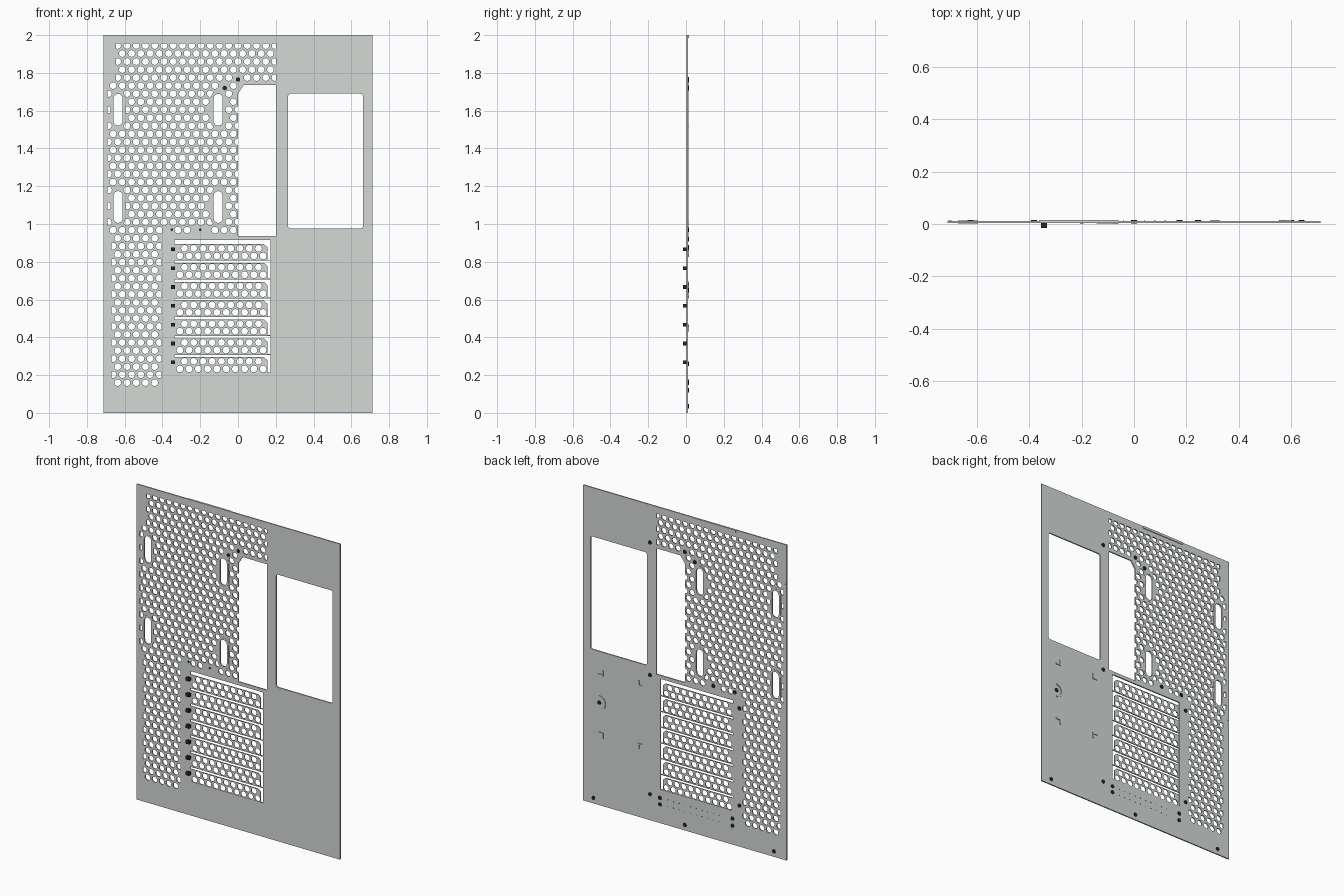
import bpy, bmesh, math
from mathutils import Matrix

cube = bpy.data.objects.get("Cube")
if cube:
    bpy.data.objects.remove(cube)


def material(name, rgb):
    m = bpy.data.materials.new(name)
    m.use_nodes = True
    m.diffuse_color = (*rgb, 1)
    m.node_tree.nodes["Principled BSDF"].inputs["Base Color"].default_value = (*rgb, 1)
    return m


STEEL = material("grey_steel", (0.66, 0.695, 0.675))
BLACK = material("black_fastener", (0.02, 0.02, 0.02))


# Outline helpers, all in the x-z plane
def rect(x0, x1, z0, z1):
    return [(x0, z0), (x1, z0), (x1, z1), (x0, z1)]


def arc(x, z, r, a0, a1, n):
    steps = [math.radians(a0 + (a1 - a0) * i / n) for i in range(n + 1)]
    return [(x + r * math.cos(a), z + r * math.sin(a)) for a in steps]


def circle(x, z, r, n=12):
    return arc(x, z, r, 0, 360, n)[:-1]


def rounded(x0, x1, z0, z1, r, n=4):
    return (arc(x1 - r, z1 - r, r, 0, 90, n) + arc(x0 + r, z1 - r, r, 90, 180, n)
            + arc(x0 + r, z0 + r, r, 180, 270, n) + arc(x1 - r, z0 + r, r, 270, 360, n))


def capsule(x, z, r, half):
    return arc(x, z + half, r, 0, 180, 10) + arc(x, z - half, r, 180, 360, 10)


def finish(name, bm, mat):
    mesh = bpy.data.meshes.new(name)
    bm.to_mesh(mesh)
    bm.free()
    mesh.materials.append(mat)
    bpy.context.collection.objects.link(bpy.data.objects.new(name, mesh))


def sheet(name, outlines, y0, y1, mat=STEEL):
    """Filled sheet from outlines; nested outlines become holes."""
    cu = bpy.data.curves.new(name, 'CURVE')
    cu.dimensions, cu.fill_mode = '2D', 'BOTH'
    cu.extrude = (y1 - y0) / 2
    for pts in outlines:
        sp = cu.splines.new('POLY')
        sp.points.add(len(pts) - 1)
        for p, (x, z) in zip(sp.points, pts):
            p.co = (x, z, 0, 1)
        sp.use_cyclic_u = True
    tmp = bpy.data.objects.new(name + "_curve", cu)
    bpy.context.collection.objects.link(tmp)
    dg = bpy.context.evaluated_depsgraph_get()
    filled = bpy.data.meshes.new_from_object(tmp.evaluated_get(dg))
    bpy.data.objects.remove(tmp)
    filled.transform(Matrix.Translation((0, (y0 + y1) / 2, 0))
                     @ Matrix.Rotation(math.pi / 2, 4, 'X'))
    bm = bmesh.new()
    bm.from_mesh(filled)
    bpy.data.meshes.remove(filled)
    bmesh.ops.remove_doubles(bm, verts=bm.verts, dist=1e-5)
    bmesh.ops.recalc_face_normals(bm, faces=bm.faces)
    for f in bm.faces:
        f.smooth = False
        f.material_index = 0
    finish(name, bm, mat)


def studs(name, spots, r, y0, y1, sides=10):
    bm = bmesh.new()
    for x, z in spots:
        place = Matrix.Translation((x, (y0 + y1) / 2, z)) @ Matrix.Rotation(math.pi / 2, 4, 'X')
        bmesh.ops.create_cone(bm, cap_ends=True, segments=sides, radius1=r, radius2=r,
                              depth=y1 - y0, matrix=place)
    finish(name, bm, BLACK)


FRONT, BACK = 0.0035, 0.0115
PITCH, ROW, R = 0.049, 0.0425, 0.018
TOP_ROW = 1.945
COLLAR, COLLAR_HALF = 0.039, 0.06
SLOTS = [(x, z) for x in (-0.635, -0.105) for z in (1.605, 1.09)]
UPPER_PINS = [(0, 1.765), (-0.07, 1.72)]
LOWER_PINS = [(-0.35, 0.97), (-0.2, 0.97)]
# Vented zones: x limits cut the holes, z limits select the rows
ZONES = [(-0.645, 0.2, 1.758, 1.955), (-0.692, -0.004, 0.958, 1.758), (-0.67, -0.405, 0.15, 0.958)]


def from_slot(x, z, slot):
    """Vector from the middle line of a long slot."""
    dz = z - slot[1]
    return x - slot[0], dz - max(-COLLAR_HALF, min(COLLAR_HALF, dz))


def vent(x, z):
    """Vent hole outline, cut by its zone and by the slot collars."""
    zone = next((q for q in ZONES if q[0] < x < q[1] and q[2] <= z <= q[3]), None)
    if not zone or any(math.hypot(x - a, z - b) < 0.031 for a, b in UPPER_PINS + LOWER_PINS):
        return None
    pts = [(max(zone[0], min(zone[1], px)), min(ZONES[0][3], pz)) for px, pz in circle(x, z, R)]
    for slot in SLOTS:
        if math.hypot(*from_slot(x, z, slot)) < COLLAR + 0.004:
            return None
        for i, (px, pz) in enumerate(pts):
            vx, vz = from_slot(px, pz, slot)
            d = math.hypot(vx, vz)
            if d < COLLAR:
                push = COLLAR / d - 1
                pts[i] = (px + vx * push, pz + vz * push)
    return list(dict.fromkeys(pts))


# Vent hole lattice
vents, scallops = [], []
for k in range(43):
    z = TOP_ROW - k * ROW
    if not k % 2 and 0.965 < z < 1.66:
        scallops.append(z)
    for i in range(-15, 6):
        outline = vent(i * PITCH + k % 2 * PITCH / 2, z)
        if outline:
            vents.append(outline)

# Connector opening with a scalloped edge along the vents
port = [(0.2, 0.937), (0.2, 1.735), (0.03, 1.735), (0, 1.69)]
for z in scallops:
    port += arc(0, z, R, 90, 270, 6)
port.append((0, 0.937))

# Main panel
sheet("back_panel",
      [rect(-0.713, 0.713, 0, 2), port,
       rounded(0.265, 0.662, 0.975, 1.69, 0.015),
       rect(-0.337, 0.172, 0.215, 0.915)]
      + [capsule(x, z, 0.024, COLLAR_HALF) for x, z in SLOTS] + vents, FRONT, BACK)

# Collars round the long slots
for i, (x, z) in enumerate(SLOTS):
    sheet(f"slot_collar_{i + 1}",
          [capsule(x, z, r, COLLAR_HALF) for r in (COLLAR - 0.001, 0.0245)],
          FRONT - 0.001, BACK + 0.001)

# Expansion covers, divider rails and their front screws
screw_z = [0.865 - 0.0997 * k for k in range(7)]
for k, z in enumerate(screw_z):
    holes = [circle(-0.308 + PITCH * i + s, z + dz, R)
             for dz, s, n in ((0.006, PITCH / 2, 9), (-0.034, 0, 10)) for i in range(n)]
    outline = [(-0.345, z - 0.058), (0.155, z - 0.058), (0.155, z + 0.012),
               (0.138, z + 0.028), (-0.345, z + 0.028)]
    sheet(f"slot_cover_{k + 1}", [outline] + holes, 0.005, 0.009)
    sheet(f"slot_rail_{k + 1}", [rect(-0.34, 0.175, z - 0.059, z - 0.055)], 0.0045, 0.0105)
sheet("slot_screws", [rect(-0.356, -0.333, z - 0.009, z + 0.011) for z in screw_z],
      -0.016, 0.006, BLACK)

# Fasteners: front tips and rear heads
studs("upper_pin_tips", UPPER_PINS, 0.012, 0.002, 0.01)
studs("lower_pin_tips", LOWER_PINS, 0.007, 0.002, 0.01)
studs("rear_fasteners",
      UPPER_PINS + LOWER_PINS
      + [(0.244, 1.76), (0.244, 0.92), (0.244, 0.165), (0.174, 0.16), (0.174, 0.12),
         (-0.383, 0.876), (-0.383, 0.26), (-0.334, 0.165), (-0.334, 0.12),
         (0.64, 0.035), (0, 0.035), (-0.626, 0.035), (0.6, 0.65)], 0.012, 0.009, 0.016)
studs("rear_pips", [(0.12 - 0.04 * i, z) for i in range(10) for z in (0.12, 0.16)],
      0.003, 0.009, 0.0125, 6)

# Raised corner marks and arc on the rear
for i, (x, z) in enumerate([(0.57, 0.825), (0.327, 0.83), (0.57, 0.465), (0.327, 0.467)]):
    sx = -1 if x > 0.45 else 1
    sz = -1 if z > 0.65 else 1
    shape = [(0, 0), (0.035, 0), (0.035, 0.008), (0.008, 0.008), (0.008, 0.035), (0, 0.035)]
    sheet(f"corner_mark_{i + 1}", [[(x - sx * a, z - sz * b) for a, b in shape]], 0.01, 0.016)
sheet("arc_mark", [arc(0.6, 0.65, 0.045, 90, 270, 12) + arc(0.6, 0.65, 0.036, 270, 90, 12)],
      0.01, 0.016)

# Folded lips on the rear
sheet("top_lip", [rect(-0.36, -0.06, 1.985, 2)], 0.01, 0.016)
sheet("side_lip", [rect(-0.711, -0.697, 0.93, 1.75)], 0.01, 0.014)
